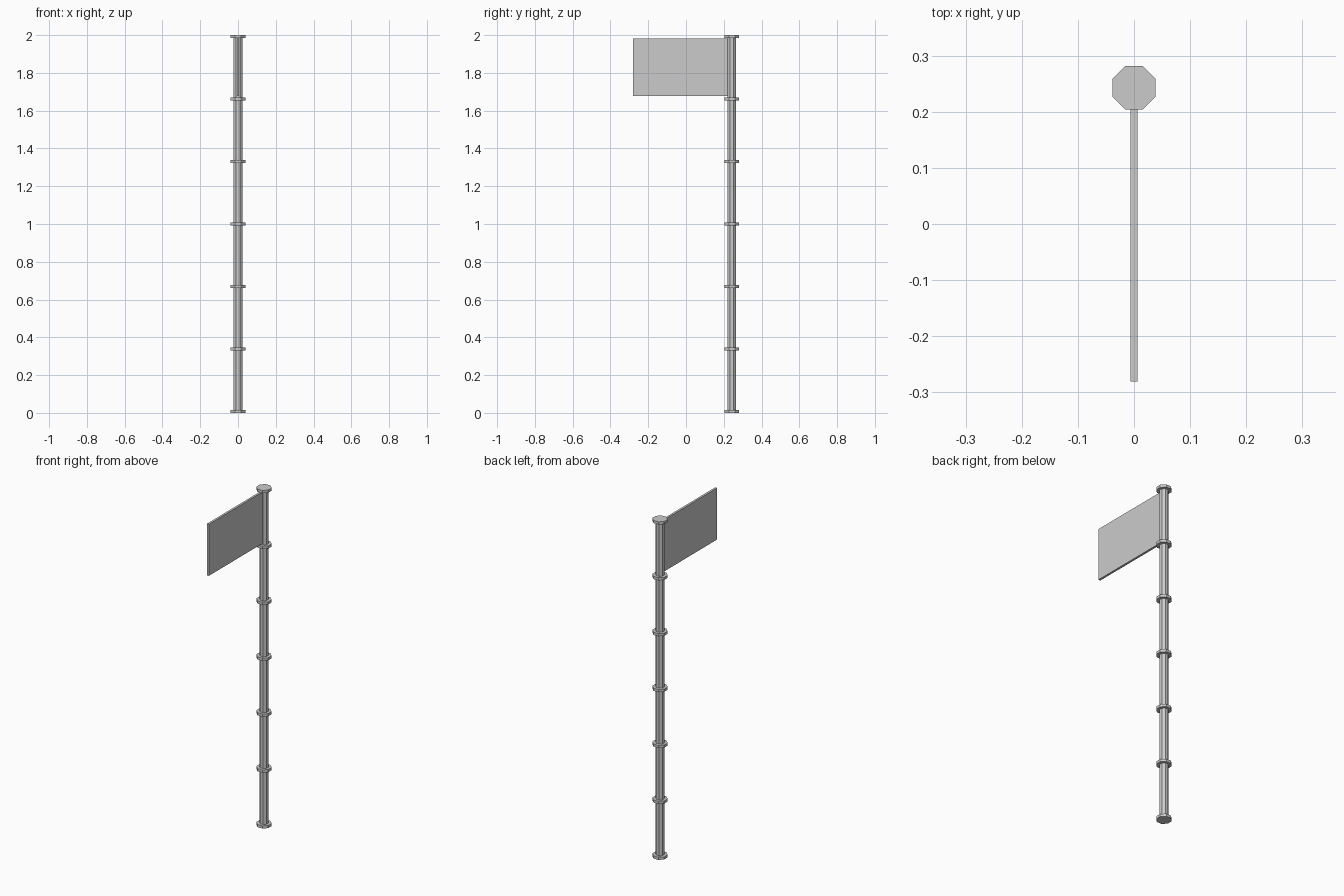
import bpy, math

if "Cube" in bpy.data.objects:
    bpy.data.objects.remove(bpy.data.objects["Cube"])

POLE_Y = 0.243
HEIGHT = 2.0
RING_H = 0.016
SEGMENTS = 6


def octagon_prism(name, apothem, z0, z1):
    """Eight-sided cylinder with flats facing the axes."""
    bpy.ops.mesh.primitive_cylinder_add(
        vertices=8, radius=apothem / math.cos(math.pi / 8), depth=z1 - z0,
        location=(0, POLE_Y, (z0 + z1) / 2), rotation=(0, 0, math.pi / 8))
    bpy.context.object.name = name


def box(name, lo, hi):
    bpy.ops.mesh.primitive_cube_add(
        size=1, location=[(a + b) / 2 for a, b in zip(lo, hi)])
    ob = bpy.context.object
    ob.name = name
    ob.scale = [b - a for a, b in zip(lo, hi)]
    bpy.ops.object.transform_apply(location=False, rotation=False, scale=True)


# Pole shaft, ending inside the end collars
octagon_prism("pole", 0.0225, RING_H / 2, HEIGHT - RING_H / 2)

# Evenly spaced collars, including base and cap
step = (HEIGHT - RING_H) / SEGMENTS
for i in range(SEGMENTS + 1):
    octagon_prism(f"collar_{i}", 0.0385, i * step, i * step + RING_H)

# Rigid flag panel, let into the pole
box("flag", (-0.0065, -0.281, 1.678), (0.0065, 0.235, 1.983))
